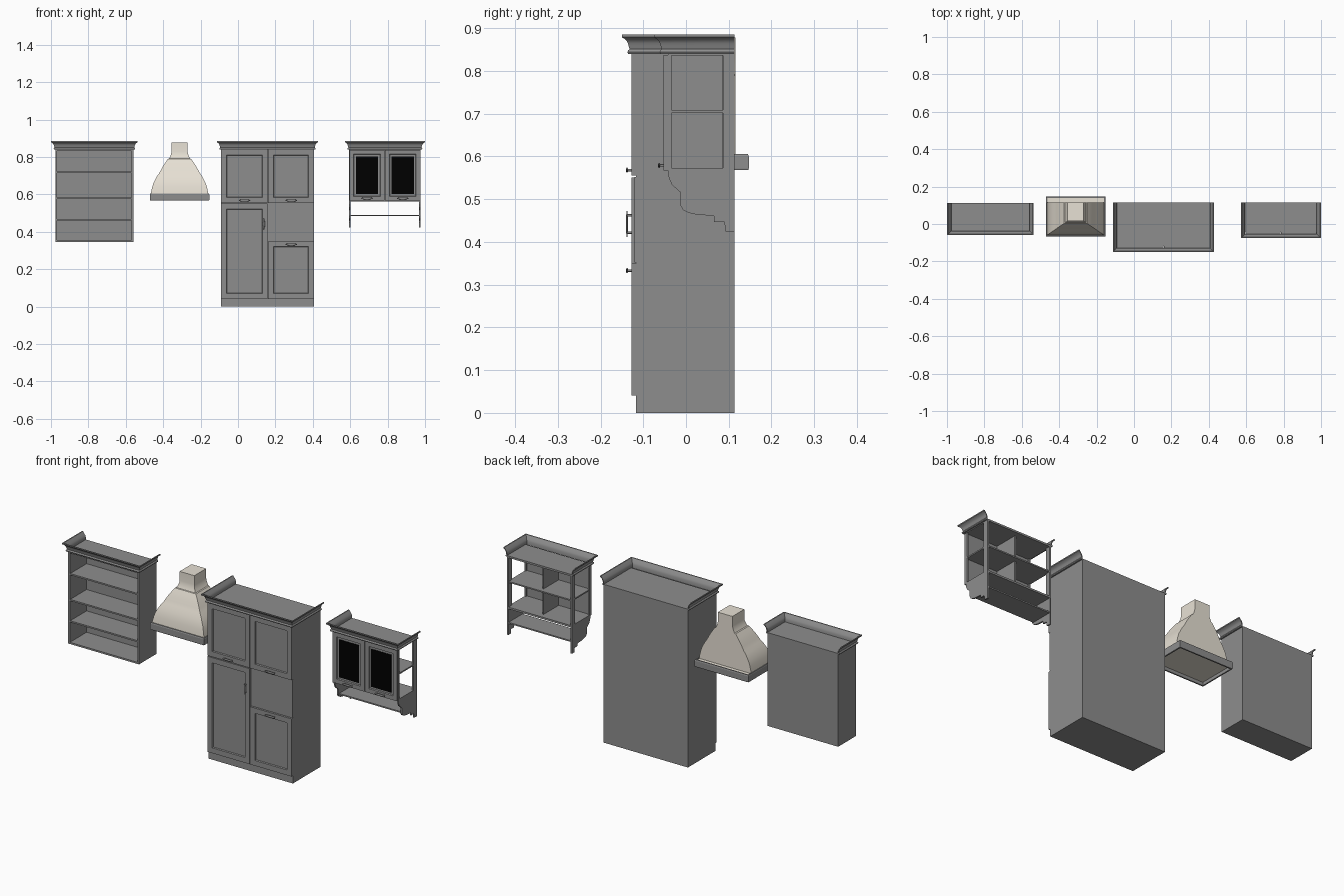
import bpy, bmesh
from mathutils import Matrix, Vector

if "Cube" in bpy.data.objects:
    bpy.data.objects.remove(bpy.data.objects["Cube"])


def material(name, rgb):
    m = bpy.data.materials.new(name)
    m.diffuse_color = (*rgb, 1)
    m.use_nodes = True
    m.node_tree.nodes["Principled BSDF"].inputs["Base Color"].default_value = m.diffuse_color
    return m


GREY = material("dark_grey", (0.27, 0.27, 0.27))
BEIGE = material("beige", (0.80, 0.75, 0.66))
BLACK = material("black_glass", (0, 0, 0))


def finish(bm, name, mat=GREY, smooth=None):
    bmesh.ops.recalc_face_normals(bm, faces=bm.faces)
    me = bpy.data.meshes.new(name)
    bm.to_mesh(me)
    bm.free()
    ob = bpy.data.objects.new(name, me)
    bpy.context.collection.objects.link(ob)
    me.materials.append(mat)
    if smooth:
        bpy.ops.object.select_all(action='DESELECT')
        ob.select_set(True)
        bpy.context.view_layer.objects.active = ob
        bpy.ops.object.shade_smooth_by_angle(angle=smooth)
    return ob


def add_box(bm, x0, x1, y0, y1, z0, z1):
    m = Matrix.Translation(((x0 + x1) / 2, (y0 + y1) / 2, (z0 + z1) / 2))
    m = m @ Matrix.Diagonal((x1 - x0, y1 - y0, z1 - z0, 1))
    bmesh.ops.create_cube(bm, size=1, matrix=m)


def boxes(name, items, mat=GREY):
    bm = bmesh.new()
    for b in items:
        add_box(bm, *b)
    return finish(bm, name, mat)


def door(name, x0, x1, z0, z1, y0, y1, frame=0.04, depth=0.006):
    # slab with a recessed front panel
    bm = bmesh.new()
    add_box(bm, x0, x1, y0, y1, z0, z1)
    bm.normal_update()
    front = min(bm.faces, key=lambda f: f.calc_center_median().y)
    bmesh.ops.inset_individual(bm, faces=[front], thickness=frame)
    bmesh.ops.inset_individual(bm, faces=[front], thickness=0.004)
    bmesh.ops.translate(bm, verts=front.verts, vec=(0, depth, 0))
    return finish(bm, name)


def pull(name, x, y, z, vertical=False):
    # lens-shaped grip on two posts
    bm = bmesh.new()
    base = Matrix.Translation((x, y, z))
    if vertical:
        base = base @ Matrix.Rotation(1.5707963, 4, 'Y')
    bmesh.ops.create_uvsphere(bm, u_segments=16, v_segments=8, radius=1,
                              matrix=base @ Matrix.Translation((0, -0.010, 0))
                              @ Matrix.Diagonal((0.032, 0.0025, 0.006, 1)))
    for s in (-1, 1):
        bmesh.ops.create_cone(bm, cap_ends=True, segments=10, radius1=0.003, radius2=0.003, depth=0.011,
                              matrix=base @ Matrix.Translation((s * 0.02, -0.005, 0))
                              @ Matrix.Rotation(1.5707963, 4, 'X'))
    return finish(bm, name, smooth=0.7)


def crown(name, x0, x1, yf, yb):
    # moulding profile (outward offset, height) swept round left, front and right
    prof = [(0, .840), (.007, .840), (.009, .844), (.007, .849), (.004, .851), (.006, .858), (.008, .865),
            (.011, .871), (.017, .876), (.022, .879), (.022, .885), (.017, .885), (.011, .877), (.004, .868),
            (0, .858)]
    bm = bmesh.new()
    rings = []
    for x, y, sx, sy in ((x0, yb, -1, 0), (x0, yf, -1, -1), (x1, yf, 1, -1), (x1, yb, 1, 0)):
        rings.append([bm.verts.new((x + sx * d, y + sy * d, z)) for d, z in prof])
    n = len(prof)
    for a, b in zip(rings, rings[1:]):
        for i in range(n):
            j = (i + 1) % n
            bm.faces.new((a[i], a[j], b[j], b[i]))
    bm.faces.new(rings[0])
    bm.faces.new(rings[-1])
    return finish(bm, name, smooth=0.6)


# --- open bookshelf on the left ---
L, R, F, B, T = -0.977, -0.559, -0.037, 0.112, 0.010
shelf_z = [0.466, 0.580, 0.718]
boxes("open_shelf_case", [
    (L, L + T, F, B, 0.347, 0.845), (R - T, R, F, B, 0.347, 0.845),
    (L + T, R - T, B - 0.008, B, 0.347, 0.845),
    (L + T, R - T, F, B - 0.008, 0.347, 0.356), (L + T, R - T, F, B - 0.008, 0.832, 0.845)])
boxes("open_shelf_boards", [(L + T, R - T, F + 0.003, B - 0.008, z - 0.004, z + 0.004) for z in shelf_z])
crown("open_shelf_crown", L, R, F, B)

# --- range hood ---
CX = -0.3125
hood = [(.600, .154), (.618, .151), (.64, .146), (.66, .140), (.68, .130), (.695, .122), (.712, .110), (.73, .100),
        (.75, .089), (.77, .076), (.79, .062), (.792, .056), (.803, .050), (.818, .045), (.83, .043), (.878, .043)]
bm = bmesh.new()
rings = []
for z, w in hood:
    yf = 0.016 - (w - 0.043) * 0.69
    rings.append([bm.verts.new((CX + sx * w, y, z)) for sx, y in ((-1, yf), (1, yf), (1, .116), (-1, .116))])
for a, b in zip(rings, rings[1:]):
    for i in range(4):
        j = (i + 1) % 4
        bm.faces.new((a[i], a[j], b[j], b[i]))
bm.faces.new(rings[-1])
finish(bm, "hood_body", BEIGE, smooth=0.5)
boxes("hood_floor", [(CX - 0.152, CX + 0.152, -0.060, 0.140, 0.585, 0.602)], BEIGE)

# rim band round the bottom of the hood
bm = bmesh.new()
band = [(-.008, .568), (-.001, .568), (0, .572), (0, .600), (-.002, .606), (-.008, .606)]
rings = []
for sx, sy in ((-1, -1), (1, -1), (1, 1), (-1, 1)):
    y = -0.067 if sy < 0 else 0.147
    rings.append([bm.verts.new((CX + sx * (0.159 + d), y + sy * d, z)) for d, z in band])
for k in range(4):
    a, b = rings[k], rings[(k + 1) % 4]
    for i in range(6):
        j = (i + 1) % 6
        bm.faces.new((a[i], a[j], b[j], b[i]))
finish(bm, "hood_rim")

# --- tall cabinet ---
L, R, M, DF, F, B = -0.091, 0.406, 0.160, -0.128, -0.117, 0.114
G = 0.0015
boxes("tall_cabinet_body", [(L, R, F, B, 0, 0.845)])
door("upper_left_door", L, M - G, 0.555, 0.84, DF, F)
door("upper_right_door", M + G, R, 0.555, 0.84, DF, F)
door("tall_left_door", L, M - G, 0.041, 0.551, DF, F)
door("lower_right_door", M + G, R, 0.041, 0.349, DF, F)
boxes("microwave_panel", [(M + G, R, F - 0.004, F, 0.352, 0.552)])
crown("tall_cabinet_crown", L, R, DF, B)
pull("upper_left_pull", 0.035, DF, 0.568)
pull("upper_right_pull", 0.285, DF, 0.568)
pull("lower_right_pull", 0.285, DF, 0.333)
pull("tall_door_pull", 0.138, DF, 0.442, True)

# --- glazed wall cabinet ---
L, R, DF, F, B, T = 0.594, 0.977, -0.053, -0.042, 0.114, 0.009
M = (L + R) / 2
carcass = [(L, R, F, B, 0.563, 0.573), (L, R, F, B, 0.836, 0.846),
           (L + 0.002, R - 0.002, F, B - 0.003, 0.702, 0.709),
           (M - 0.004, M + 0.004, F, 0.085, 0.573, 0.836)]
for x in (L, R - T):
    # corner posts of the open sides
    carcass += [(x, x + T, F, F + 0.008, 0.573, 0.836), (x, x + T, B - 0.028, B, 0.573, 0.836)]
boxes("wall_cabinet_carcass", carcass)
for side, x0, x1 in (("left", L + 0.002, M - G), ("right", M + G, R - 0.002)):
    door("glass_door_" + side, x0, x1, 0.567, 0.838, DF, F, frame=0.032)
    boxes("glass_pane_" + side, [(x0 + 0.035, x1 - 0.035, DF + 0.003, DF + 0.008, 0.602, 0.803)], BLACK)
    pull("glass_door_pull_" + side, (x0 + x1) / 2, DF, 0.579)
crown("wall_cabinet_crown", L, R, DF, B)

# scrolled side brackets and low shelf
outline = [(.114, .565), (-.042, .565), (-.040, .549), (-.033, .534), (-.022, .524), (-.014, .517),
           (-.014, .487), (-.007, .475), (.006, .468), (.025, .464), (.065, .461), (.065, .447), (.090, .447),
           (.092, .424), (.114, .424)]
for side, x in (("left", L), ("right", R - 0.008)):
    bm = bmesh.new()
    f = bm.faces.new([bm.verts.new((x, y, z)) for y, z in outline])
    ext = bmesh.ops.extrude_face_region(bm, geom=[f])
    bmesh.ops.translate(bm, verts=[v for v in ext["geom"] if isinstance(v, bmesh.types.BMVert)],
                        vec=Vector((0.008, 0, 0)))
    finish(bm, "bracket_" + side)
boxes("bracket_shelf", [(L + 0.008, R - 0.008, -0.006, 0.112, 0.484, 0.491)])
